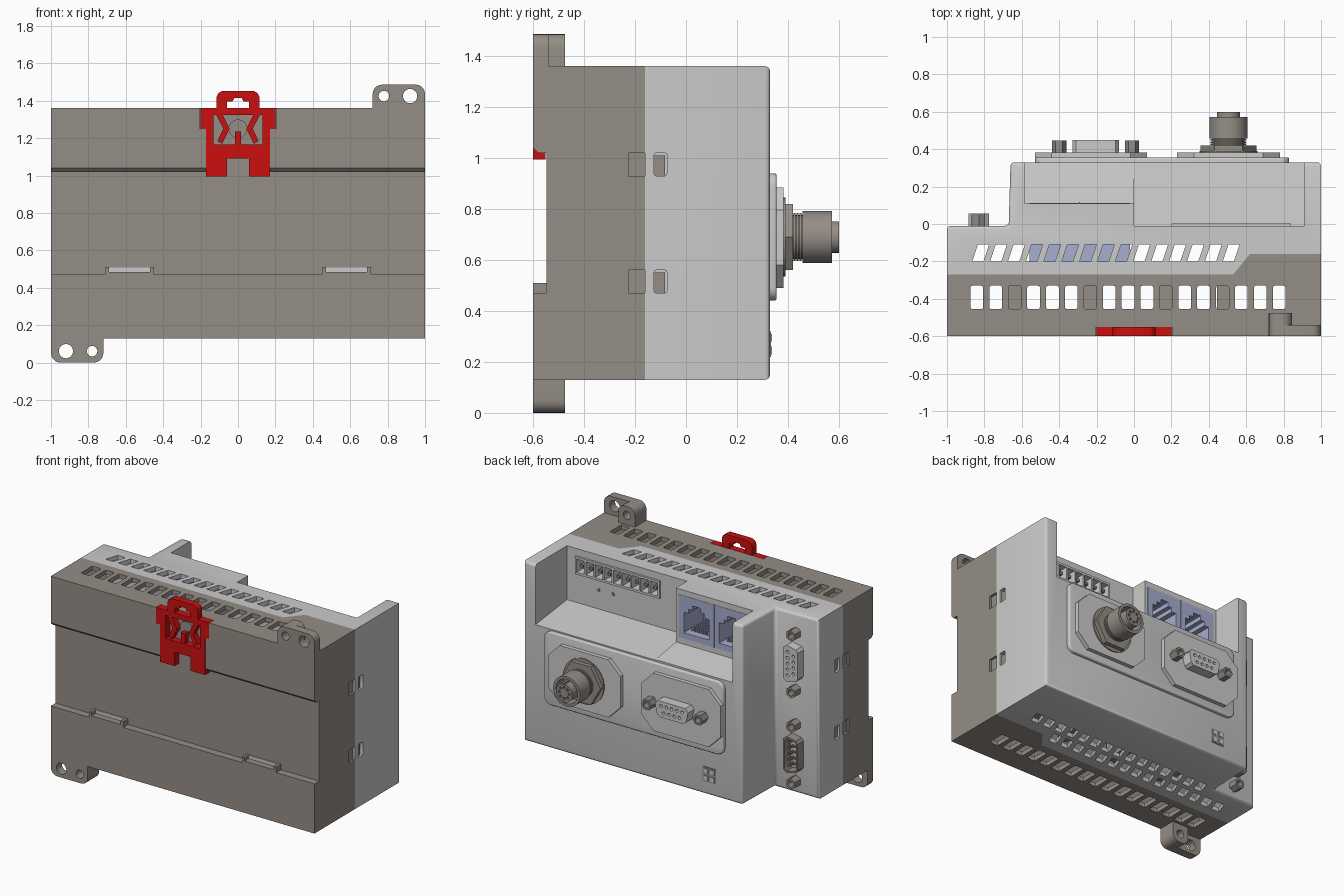
import bpy, bmesh, math

if "Cube" in bpy.data.objects:
    bpy.data.objects.remove(bpy.data.objects["Cube"])


def material(name, r, g, b):
    m = bpy.data.materials.new(name)
    m.use_nodes = True
    m.diffuse_color = (r, g, b, 1)
    m.node_tree.nodes["Principled BSDF"].inputs["Base Color"].default_value = (r, g, b, 1)
    return m


WARM = material("warm_grey", .30, .27, .24)
LIGHT = material("light_grey", .60, .60, .60)
RED = material("clip_red", .60, .005, .005)
LILAC = material("socket_lilac", .39, .42, .62)
helpers = []


# Extrude one or more outlines along an axis; no material means a cutter
def prism(name, polys, axis, a, b, mat=None, bevel=None, width=.02):
    place = {"x": lambda p, t: (t, p[0], p[1]),
             "y": lambda p, t: (p[0], t, p[1]),
             "z": lambda p, t: (p[0], p[1], t)}[axis]
    bm = bmesh.new()
    for pts in polys:
        lo = [bm.verts.new(place(p, a)) for p in pts]
        hi = [bm.verts.new(place(p, b)) for p in pts]
        bm.faces.new(lo)
        bm.faces.new(hi[::-1])
        for i in range(len(pts)):
            j = (i + 1) % len(pts)
            bm.faces.new((lo[j], lo[i], hi[i], hi[j]))
    bmesh.ops.recalc_face_normals(bm, faces=bm.faces)
    if bevel:
        edges = [e for e in bm.edges if all(bevel(v.co) for v in e.verts)]
        bmesh.ops.bevel(bm, geom=edges, offset=width, segments=3, profile=.5, affect="EDGES")
    me = bpy.data.meshes.new(name)
    bm.to_mesh(me)
    bm.free()
    ob = bpy.data.objects.new(name, me)
    bpy.context.collection.objects.link(ob)
    if mat:
        me.materials.append(mat)
    else:
        ob.hide_render = True
        helpers.append(ob)
    return ob


def rect(x0, x1, z0, z1):
    return [(x0, z0), (x1, z0), (x1, z1), (x0, z1)]


def rrect(x0, x1, z0, z1, r, n=5):
    pts = []
    for k, (cx, cz) in enumerate(rect(x0 + r, x1 - r, z0 + r, z1 - r)):
        for i in range(n + 1):
            t = math.pi * (1 + k / 2 + i / n / 2)
            pts.append((cx + r * math.cos(t), cz + r * math.sin(t)))
    return pts


def circle(x, z, r, n=32):
    return [(x + r * math.cos(math.tau * i / n), z + r * math.sin(math.tau * i / n)) for i in range(n)]


def cut(ob, *cutters):
    mat = ob.data.materials[0] if ob.data.materials else None
    for c in cutters:
        m = ob.modifiers.new("cut", "BOOLEAN")
        m.operation, m.solver, m.object = "DIFFERENCE", "EXACT", c
    bpy.context.view_layer.update()
    me = bpy.data.meshes.new_from_object(ob.evaluated_get(bpy.context.evaluated_depsgraph_get()))
    ob.modifiers.clear()
    ob.data = me
    me.materials.clear()
    if mat:
        me.materials.append(mat)
    for p in me.polygons:
        p.material_index = 0
    return ob


# Two housing halves, split along a stepped seam
Z0, Z1 = .13, 1.36
base = prism("rear_housing", [[(-1, -.6), (1, -.6), (1, -.16), (.62, -.16), (.53, -.27), (-1, -.27)]],
             "z", Z0, Z1, WARM)
cover = prism("front_cover", [[(-1, -.27), (.53, -.27), (.62, -.16), (1, -.16), (1, .33),
                               (-.66, .33), (-.67, -.01), (-1, -.01)]],
              "z", Z0, Z1, LIGHT, bevel=lambda c: c.y > -.05)


# Stepped connector bay and hollow interior around it
def bay(g):
    def side(y):
        return [(y - g, .99 - g), (.4, .94 - g), (.4, 1.6), (y - g, 1.6)]
    return (prism("bay_wide", [side(-.01)], "x", -g, .91 + g),
            prism("bay_sockets", [side(.11)], "x", -.585 - g, .001 + g))


inner = prism("inner_space", [[(-.97, -.52), (.97, -.52), (.97, .3), (-.63, .3), (-.64, -.04), (-.97, -.04)]],
              "z", .16, 1.33)
cut(inner, *bay(.03))

# Vent slots, side latch pockets and rail channel
row_a = prism("vents_a", [rrect(c - .034, c + .034, -.455, -.33, .01, 2)
                          for c in (-.84 + .101 * i for i in range(17))], "z", 0, 1.5)
row_b = prism("vents_b", [[(c - .045, -.2), (c + .015, -.2), (c + .045, -.11), (c - .015, -.11)]
                          for c in (-.82 + .0957 * i for i in range(15))], "z", 0, 1.5)
row_c = prism("vents_c", [[(c - .045, -.075), (c + .015, -.075), (c + .045, .015), (c - .015, .015)]
                          for c in (-.57 + .0957 * i for i in range(15))], "z", 0, .2)
base_cuts, cover_cuts = [inner, row_a], [inner, row_b, row_c, *bay(0)]
levels = ((.47, .56), (.93, 1.02))
for s, d in ((1, 0), (-1, -.11)):
    base_cuts.append(prism("notches", [rect(-.225 + d, -.15 + d, *l) for l in levels], "x", s * .985, s * 1.1))
    cover_cuts.append(prism("windows", [rrect(-.125 + d, -.075 + d, *l, .008, 2) for l in levels],
                            "x", s * .9, s * 1.1))
    prism("side_latches", [rect(-.13 + d, -.083 + d, a - .005, b - .01) for a, b in levels],
          "x", s * .94, s * .985, WARM)
base_cuts.append(prism("rail_channel", [[(-.7, .47), (-.548, .47), (-.548, 1.02), (-.58, 1.02), (-.6, 1.04),
                                         (-.7, 1.04)]], "x", -1.1, 1.1))
base_cuts.append(prism("clip_groove", [[(-.172, .9), (.172, .9), (.172, 1.25), (.202, 1.25),
                                        (.202, 1.4), (-.202, 1.4), (-.202, 1.25), (-.172, 1.25)]],
                       "y", -.7, -.55))
cover_cuts += [prism("socket_opening", [rect(-.56, -.02, 1.03, 1.32)], "y", .05, .15),
               prism("header_opening", [rect(.21, .83, 1.2, 1.3)], "y", -.1, .03)]
cut(base, *base_cuts)
cut(cover, *cover_cuts)
prism("inner_posts", [rect(x - .036, x + .036, -.5, -.31) for x in (-.64, -.23, .17, .48)], "z", .4, 1.15, WARM)

# Screw ears at opposite corners
for flip, name in ((False, "upper_ear"), (True, "lower_ear")):
    def turn(pts):
        return [(-x, 1.486 - z) for x, z in pts] if flip else pts
    holes = prism("ear_holes", [turn(circle(.92, 1.425, .038)), turn(circle(.78, 1.425, .028))], "y", -.7, -.4)
    for part, x1, y1 in (("plate", 1, -.54), ("boss", .845, -.475)):
        outline = rrect(.72, x1, 1.2, 1.486, .05)
        outline = [(x, max(z, 1.345)) for x, z in outline if z > 1.3] + [(.72, 1.345), (x1, 1.345)]
        outline = outline[-1:] + outline[:-1]
        cut(prism(name + "_" + part, [turn(outline)], "y", -.6, y1, WARM), holes)

# Rail stops on the lower channel edge
for s in (-1, 1):
    cx = s * .58
    prism("rail_stop", [[(cx - .13, .46), (cx + .13, .46), (cx + .13, .51), (cx + .11, .51), (cx + .11, .485),
                         (cx - .11, .485), (cx - .11, .51), (cx - .13, .51)]], "y", -.6, -.545, WARM)
    prism("rail_stop_inlay", [rect(cx - .11, cx + .11, .485, .508)], "y", -.556, -.546, LIGHT)

# Red rail clip with pull loop and springs
half = [(.06, 1.09), (.06, .995), (.17, .995), (.17, 1.25), (.2, 1.25), (.2, 1.36), (.115, 1.36),
        (.115, 1.42), (.105, 1.44), (.085, 1.452)]
clip = prism("rail_clip", [half + [(-x, z) for x, z in reversed(half)]], "y", -.6, -.552, RED)
cut(clip, prism("clip_window", [rect(-.13, .13, 1.165, 1.325)], "y", -.7, -.5),
    prism("loop_hole", [[(-.06, 1.36), (.06, 1.36), (.06, 1.395), (.03, 1.395), (.02, 1.415),
                         (-.02, 1.415), (-.03, 1.395), (-.06, 1.395)]], "y", -.7, -.5))
spring = [(.12, 1.33), (.085, 1.33), (.045, 1.25), (.085, 1.17), (.11, 1.185), (.078, 1.25)]
prism("clip_springs", [spring, [(-x, z) for x, z in spring], rect(-.015, .015, 1.16, 1.235)],
      "y", -.598, -.556, RED)
prism("clip_pivot", [circle(0, 1.25, .05)], "y", -.56, -.545, WARM)

# Twin network sockets
sockets = prism("network_sockets", [rect(-.56, -.022, 1.03, 1.322)], "y", -.2, .112, LILAC)
cut(sockets, prism("socket_pockets", [
    [(c - .095, 1.07), (c + .095, 1.07), (c + .095, 1.21), (c + .06, 1.21), (c + .06, 1.24), (c + .03, 1.24),
     (c + .03, 1.27), (c - .03, 1.27), (c - .03, 1.24), (c - .06, 1.24), (c - .06, 1.21), (c - .095, 1.21)]
    for c in (-.157, -.425)], "y", -.1, .2))
prism("socket_divider", [rect(-.294, -.288, 1.03, 1.322)], "y", .1, .117, LILAC)
prism("socket_contacts", [rect(c + k * .02 - .005, c + k * .02 + .005, 1.075, 1.1)
                          for c in (-.157, -.425) for k in range(-3, 4)], "y", -.1, .07, LILAC)

# Nine-way pin header and indicator dots
cells = [.242 + .0695 * i for i in range(9)]
header = prism("pin_header", [rect(.2, .84, 1.19, 1.31)], "y", -.09, .004, LIGHT)
cut(header, prism("header_cells", [rect(c - .029, c + .029, 1.205, 1.295) for c in cells], "y", -.07, .1))
prism("header_pins", [rect(c - .01, c + .01, 1.24, 1.26) for c in cells], "y", -.08, -.01, WARM)
prism("indicator_dots", [circle(x, 1.12, .012, 12) for x in (.56, .67)], "y", -.02, -.004, WARM)

# Front plate and the two connector pads
prism("face_plate", [rrect(-.53, .83, .44, .94, .05)], "y", .32, .355, LIGHT,
      bevel=lambda c: c.y > .35, width=.008)
prism("round_connector_pad", [rrect(.23, .78, .49, .885, .09, 1)], "y", .35, .383, LIGHT)
prism("serial_pad", [rrect(-.53, .07, .49, .885, .09, 1)], "y", .35, .383, LIGHT)

# Round threaded connector
X, Z = .505, .69
prism("connector_washer", [circle(X, Z, .155)], "y", .38, .39, WARM)
prism("connector_nut", [circle(X, Z, .15, 6)], "y", .385, .42, WARM)
for i in range(3):
    prism("connector_thread", [circle(X, Z, .095)], "y", .422 + .012 * i, .43 + .012 * i, WARM)
prism("connector_neck", [circle(X, Z, .086)], "y", .41, .47, WARM)
sleeve = prism("connector_sleeve", [circle(X, Z, .102, 48)], "y", .458, .572, WARM)
cut(sleeve, prism("sleeve_bore", [circle(X, Z, .083)], "y", .49, .7))
core = prism("connector_core", [circle(X, Z, .062)], "y", .48, .6, WARM)
cut(core, prism("core_holes", [circle(X + .038 * math.cos(a), Z + .038 * math.sin(a), .009, 10)
                               for a in (math.tau * i / 8 for i in range(8))]
                + [rect(X - .008, X + .008, Z + .055, Z + .08)], "y", .54, .7))


# Nine-way serial port: shell, contacts and two hex posts
def serial(name, x, z, y, upright, male, mat):
    def at(pts):
        return [(x + w, z + l) if upright else (x + l, z + w) for l, w in pts]

    def shell(g):
        return at([(-.125 + g, .03), (-.105 + g, .055 - g), (.105 - g, .055 - g), (.125 - g, .03),
                   (.11 - g, -.04), (.09 - g, -.055 + g), (-.09 + g, -.055 + g), (-.11 + g, -.04)])
    spots = [(.04 * i, .022) for i in range(-2, 3)] + [(.04 * i - .06, -.022) for i in range(4)]
    body = prism(name + "_shell", [shell(0)], "y", y - .02, y + .065, mat)
    if male:
        cut(body, prism("shell_bore", [shell(.012)], "y", y, y + .2))
        prism(name + "_pins", [at(circle(*s, .008, 10)) for s in spots], "y", y - .01, y + .05, mat)
    else:
        cut(body, prism("contact_holes", [at(circle(*s, .011, 12)) for s in spots], "y", y + .02, y + .2))
    posts = prism(name + "_posts", [at(circle(l, 0, .038, 6)) for l in (-.195, .195)], "y", y - .02, y + .062, WARM)
    cut(posts, prism("post_holes", [at(circle(l, 0, .021, 16)) for l in (-.195, .195)], "y", y + .01, y + .2))


serial("front_serial", -.205, .69, .385, False, False, LIGHT)
serial("upper_side_serial", -.83, 1.035, -.01, True, False, LIGHT)
serial("lower_side_serial", -.83, .41, -.01, True, True, WARM)

# Small status light window
prism("status_window", [rect(-.46, -.36, .22, .32)], "y", .32, .334, WARM)
prism("status_lights", [rect(x - .015, x + .015, z - .015, z + .015)
                        for x in (-.435, -.385) for z in (.245, .295)], "y", .33, .338, LIGHT)

# Drop cutters and smooth the round parts
for h in helpers:
    bpy.data.objects.remove(h)
for ob in bpy.context.scene.objects:
    if ob.type == "MESH":
        ob.select_set(True)
        bpy.context.view_layer.objects.active = ob
bpy.ops.object.shade_smooth_by_angle(angle=math.radians(35))
